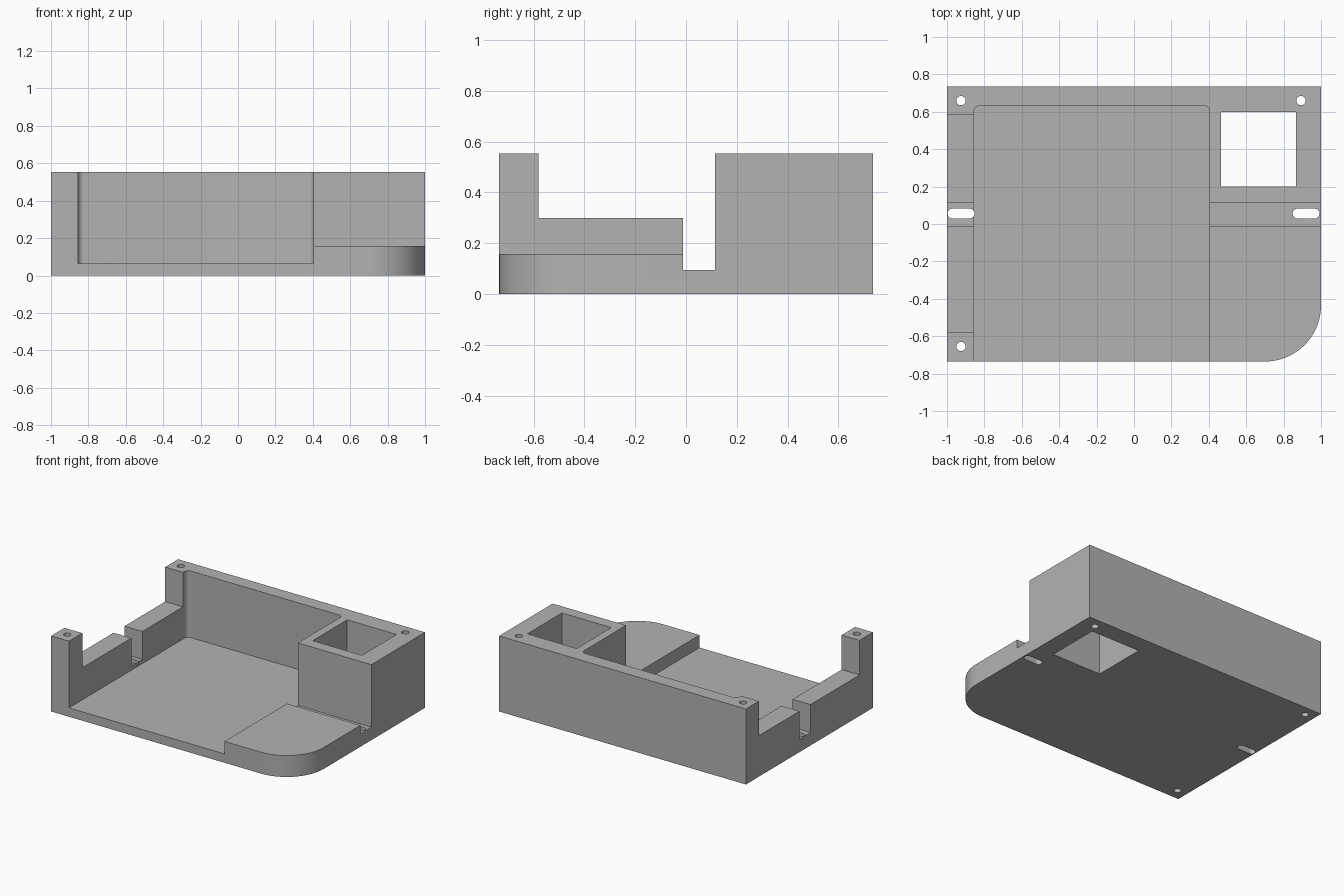
import bpy, bmesh, math

if "Cube" in bpy.data.objects:
    bpy.data.objects.remove(bpy.data.objects["Cube"], do_unlink=True)

grey = bpy.data.materials.new("plain_grey")
grey.use_nodes = True
colour = (0.45, 0.45, 0.45, 1)
grey.diffuse_color = colour
grey.node_tree.nodes["Principled BSDF"].inputs["Base Color"].default_value = colour

TOP, OVER = 0.553, 0.8


def rounded_rect(x0, x1, y0, y1, radii=(0, 0, 0, 0), steps=16):
    """Counter-clockwise outline; radii: front right, back right, back left, front left."""
    corners = [(x1, y0, -1, 1), (x1, y1, -1, -1), (x0, y1, 1, -1), (x0, y0, 1, 1)]
    points = []
    for i, ((x, y, sx, sy), r) in enumerate(zip(corners, radii)):
        if r == 0:
            points.append((x, y))
            continue
        for k in range(steps + 1):
            a = math.pi / 2 * (i - 1 + k / steps)
            points.append((x + sx * r + r * math.cos(a), y + sy * r + r * math.sin(a)))
    return points


def prism(name, outline, z0, z1):
    bm = bmesh.new()
    base = bm.faces.new([bm.verts.new((x, y, z0)) for x, y in outline])
    grown = bmesh.ops.extrude_face_region(bm, geom=[base])
    verts = [v for v in grown["geom"] if isinstance(v, bmesh.types.BMVert)]
    bmesh.ops.translate(bm, verts=verts, vec=(0, 0, z1 - z0))
    bmesh.ops.recalc_face_normals(bm, faces=bm.faces)
    mesh = bpy.data.meshes.new(name)
    bm.to_mesh(mesh)
    bm.free()
    obj = bpy.data.objects.new(name, mesh)
    bpy.context.collection.objects.link(obj)
    mesh.materials.append(grey)
    return obj


# Solid block with one large rounded front corner
body = prism("enclosure_base", rounded_rect(-1, 1, -0.735, 0.735, (0.3, 0, 0, 0), 32), 0, TOP)
bpy.context.view_layer.objects.active = body
body.select_set(True)


def cut(outline, z0):
    cutter = prism("cutter", outline, z0, OVER)
    cutter.hide_render = True
    mod = body.modifiers.new("cut", "BOOLEAN")
    mod.operation, mod.solver, mod.object = "DIFFERENCE", "EXACT", cutter
    bpy.ops.object.modifier_apply(modifier=mod.name)
    bpy.data.objects.remove(cutter, do_unlink=True)


# Main tray pocket, open to the front
cut(rounded_rect(-0.855, 0.405, -0.9, 0.632, (0, 0.03, 0.03, 0), 8), 0.065)
# Low front platform
cut(rounded_rect(0.3, 1.1, -0.9, 0.05), 0.157)
# Lowered side wall between the two posts
cut(rounded_rect(-1.1, -0.8, -0.58, 0.585), 0.3)
# Strap notch through both sides
cut(rounded_rect(-1.1, 1.1, -0.012, 0.115), 0.095)
# Square window through the tall block
cut(rounded_rect(0.465, 0.865, 0.2, 0.6), -0.1)
# Strap slots in the notch floor
for x in (-0.925, 0.92):
    cut(rounded_rect(x - 0.072, x + 0.072, 0.03, 0.082, (0.0255,) * 4, 8), -0.1)
# Screw holes
for x, y in ((-0.925, 0.66), (-0.925, -0.655), (0.893, 0.66)):
    r = 0.025
    cut([(x + r * math.cos(k * math.pi / 12), y + r * math.sin(k * math.pi / 12))
         for k in range(24)], -0.1)

bpy.ops.object.shade_smooth_by_angle(angle=math.radians(30))
